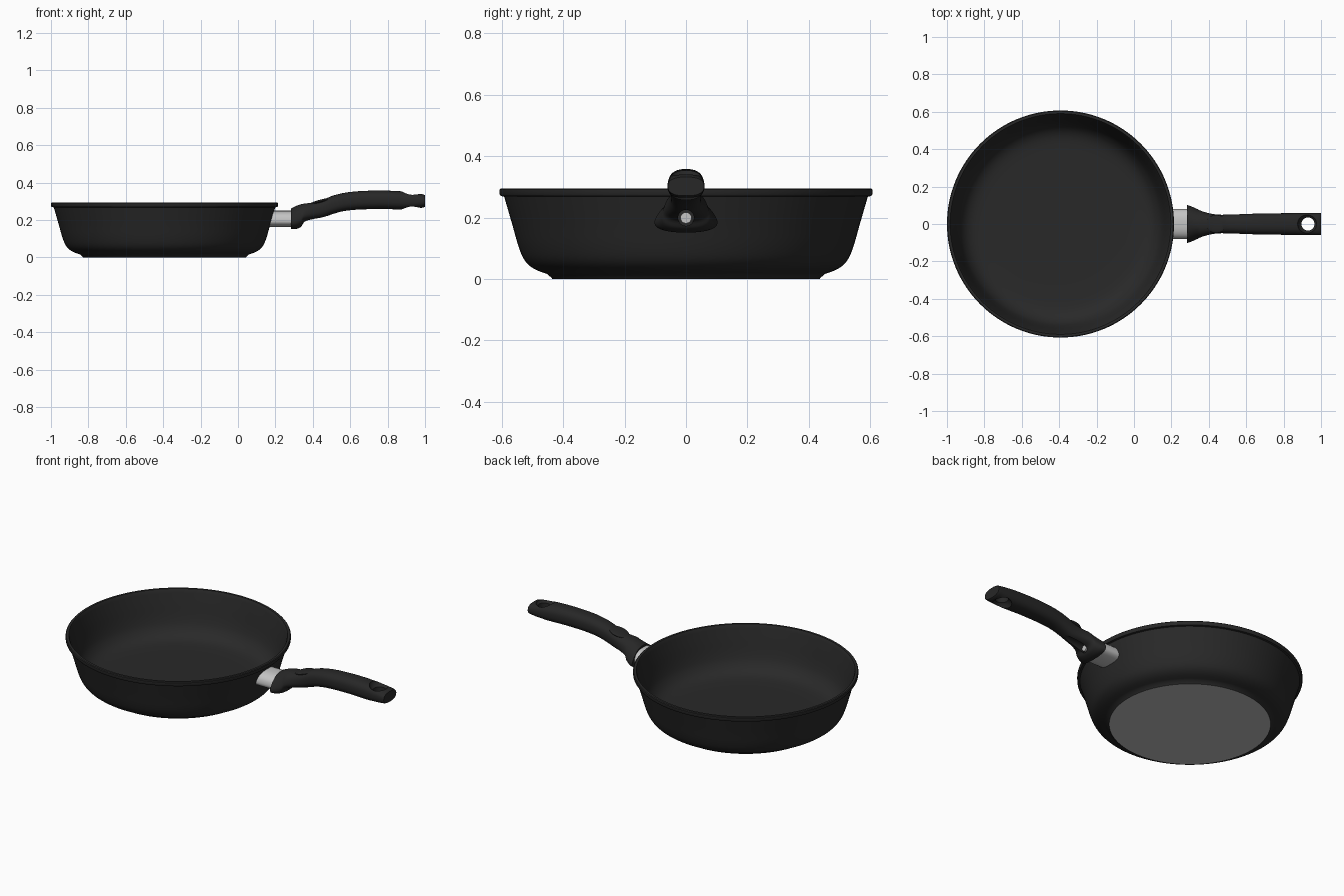
import bpy, bmesh, math
from mathutils import Vector

if "Cube" in bpy.data.objects:
    bpy.data.objects.remove(bpy.data.objects["Cube"])

CX = -0.393          # pan centre


def mat(name, c):
    m = bpy.data.materials.new(name)
    m.diffuse_color = (*c, 1)
    m.use_nodes = True
    m.node_tree.nodes["Principled BSDF"].inputs["Base Color"].default_value = m.diffuse_color
    return m


BLACK = mat("pan_black", (0.022, 0.022, 0.022))
GRIP = mat("handle_black", (0.02, 0.02, 0.02))
BASE = mat("base_grey", (0.5, 0.5, 0.5))
STEEL = mat("steel", (0.55, 0.55, 0.55))


def finish(bm, name, mats, angle=35):
    bmesh.ops.recalc_face_normals(bm, faces=bm.faces)
    me = bpy.data.meshes.new(name)
    bm.to_mesh(me)
    bm.free()
    for m in mats:
        me.materials.append(m)
    ob = bpy.data.objects.new(name, me)
    bpy.context.collection.objects.link(ob)
    smooth(ob, angle)
    return ob


def smooth(ob, angle):
    bpy.ops.object.select_all(action='DESELECT')
    ob.select_set(True)
    bpy.context.view_layer.objects.active = ob
    bpy.ops.object.shade_smooth_by_angle(angle=math.radians(angle))


def catmull(pts, steps):
    out = []
    for i in range(len(pts) - 1):
        p0, p1, p2, p3 = (pts[max(0, min(len(pts) - 1, i + k))] for k in (-1, 0, 1, 2))
        for s in range(steps):
            t = s / steps
            out.append([0.5 * (2 * b + (c - a) * t + (2 * a - 5 * b + 4 * c - d) * t * t
                               + (3 * b - a - 3 * c + d) * t ** 3)
                        for a, b, c, d in zip(p0, p1, p2, p3)])
    out.append(list(pts[-1]))
    return out


def loft(rings, name, mats, angle=35):
    bm = bmesh.new()
    vs = [[bm.verts.new(p) for p in r] for r in rings]
    n = len(vs[0])
    for a, b in zip(vs, vs[1:]):
        for i in range(n):
            bm.faces.new((a[i], a[(i + 1) % n], b[(i + 1) % n], b[i]))
    bm.faces.new(vs[0])
    bm.faces.new(vs[-1])
    return finish(bm, name, mats, angle)


def section(x, zb, zt, w, taper=0, n=2.5, count=48, shear=0):
    pts = []
    for i in range(count):
        a = 2 * math.pi * i / count
        c, s = math.cos(a), math.sin(a)
        c = math.copysign(abs(c) ** (2 / n), c)
        s = math.copysign(abs(s) ** (2 / n), s)
        z = (zb + zt) / 2 + s * (zt - zb) / 2
        pts.append((x + shear * (z - zb), w * c * (1 - taper * s), z))
    return pts


def cylinder(name, r, depth, loc, axis, mats):
    bm = bmesh.new()
    bmesh.ops.create_cone(bm, cap_ends=True, segments=40, radius1=r, radius2=r, depth=depth)
    ob = finish(bm, name, mats)
    ob.rotation_euler = Vector(axis).to_track_quat('Z', 'Y').to_euler()
    ob.location = loc
    return ob


def ellipsoid(name, size, loc, mats, tilt=0):
    bm = bmesh.new()
    bmesh.ops.create_uvsphere(bm, u_segments=40, v_segments=20, radius=1)
    bmesh.ops.scale(bm, vec=size, verts=bm.verts)
    ob = finish(bm, name, mats, 60)
    ob.location = loc
    ob.rotation_euler = (0, math.radians(tilt), 0)
    return ob


# Pan body: lathed outer wall, rim and inner wall
outer = catmull([(0.452, 0.016), (0.495, 0.033), (0.525, 0.06), (0.545, 0.105),
                 (0.565, 0.175), (0.592, 0.268)], 4)
inner = catmull([(0.585, 0.285), (0.568, 0.22), (0.548, 0.14), (0.527, 0.09),
                 (0.49, 0.054), (0.43, 0.038), (0.3, 0.035)], 4)
profile = ([(0.435, 0.0), (0.438, 0.004)] + outer
           + [(0.603, 0.270), (0.607, 0.276), (0.607, 0.291), (0.603, 0.295), (0.59, 0.295)]
           + inner)
SEG = 128
rings = [[(CX + r * math.cos(2 * math.pi * i / SEG), r * math.sin(2 * math.pi * i / SEG), z)
          for i in range(SEG)] for r, z in profile]
pan = loft(rings, "pan_body", [BLACK, BASE])
for p in pan.data.polygons:          # grey underside disc
    if p.center.z < 0.001:
        p.material_index = 1

# Steel ferrule between pan and handle, slanted to meet the wall
loft([section(0.166, 0.163, 0.25, 0.08, 0.12, shear=0.28),
      section(0.30, 0.163, 0.25, 0.08, 0.12)], "ferrule", [STEEL])

# Handle: lofted sections (x, bottom z, top z, half width, taper)
stations = [(0.283, 0.152, 0.262, 0.094, 0.35), (0.31, 0.152, 0.275, 0.085, 0.35),
            (0.338, 0.165, 0.285, 0.075, 0.3), (0.355, 0.19, 0.288, 0.069, 0.2),
            (0.40, 0.203, 0.294, 0.057, 0.1), (0.45, 0.212, 0.306, 0.05, 0),
            (0.50, 0.23, 0.328, 0.05, 0), (0.56, 0.247, 0.344, 0.052, 0),
            (0.64, 0.256, 0.354, 0.055, 0), (0.76, 0.259, 0.358, 0.057, 0),
            (0.87, 0.257, 0.354, 0.059, 0), (0.93, 0.259, 0.348, 0.06, 0),
            (0.97, 0.264, 0.341, 0.06, 0), (0.99, 0.267, 0.337, 0.06, 0),
            (1.0, 0.271, 0.332, 0.059, 0)]
handle = loft([section(*s) for s in catmull(stations, 4)], "handle", [GRIP])

# Hanging hole, its dished ends and the screw recess
cutters = [ellipsoid("dish_top_cutter", (0.054, 0.057, 0.05), (0.928, 0, 0.362), [GRIP]),
           ellipsoid("dish_bottom_cutter", (0.054, 0.057, 0.05), (0.928, 0, 0.246), [GRIP]),
           cylinder("hole_cutter", 0.035, 0.4, (0.93, 0, 0.3), (0, 0, 1), [GRIP]),
           cylinder("recess_cutter", 0.026, 0.2, (0.435, 0, 0.199), (1, 0, 0), [GRIP])]
for c in cutters:
    c.hide_render = True
    m = handle.modifiers.new("cut", 'BOOLEAN')
    m.operation, m.object, m.solver = 'DIFFERENCE', c, 'EXACT'
    bpy.context.view_layer.objects.active = handle
    bpy.ops.object.modifier_apply(modifier=m.name)
for c in cutters:
    bpy.data.objects.remove(c)
smooth(handle, 35)

# Screw head in the recess
cylinder("screw", 0.018, 0.02, (0.34, 0, 0.199), (1, 0, 0), [STEEL])

# Oval thumb pad, nearly flush with the grip
ellipsoid("thumb_pad", (0.058, 0.048, 0.009), (0.44, 0, 0.300), [GRIP], -15)
